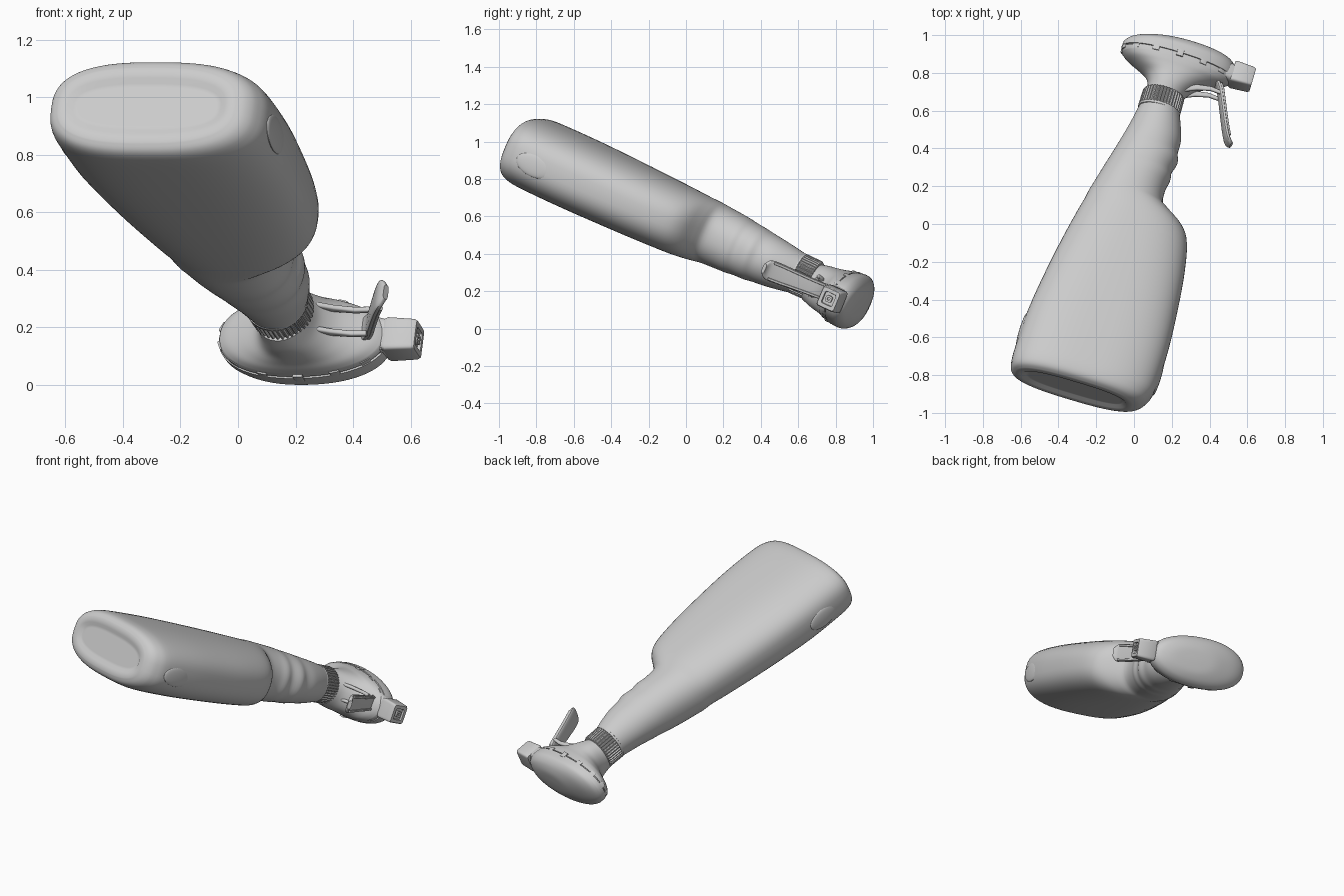
import bpy, bmesh, math
from mathutils import Vector, Matrix

if "Cube" in bpy.data.objects:
    bpy.data.objects.remove(bpy.data.objects["Cube"])

# Bottle frame: local x = towards nozzle, local z = base to head
B = Vector((-0.30, -0.86, 0.962))
a = Vector((0.45, 1.52, -0.695)).normalized()
w = Vector((0.957, -0.29, 0.0))
w = (w - a * w.dot(a)).normalized()
v = a.cross(w)
FRAME = Matrix.Translation(B) @ Matrix((w, v, a)).transposed().to_4x4()

grey = bpy.data.materials.new("plain_grey")
grey.diffuse_color = (0.6, 0.6, 0.6, 1)
grey.use_nodes = True
grey.node_tree.nodes["Principled BSDF"].inputs["Base Color"].default_value = grey.diffuse_color


def finish(name, bm, angle=35):
    bmesh.ops.recalc_face_normals(bm, faces=bm.faces)
    me = bpy.data.meshes.new(name)
    bm.to_mesh(me)
    bm.free()
    me.materials.append(grey)
    me.shade_smooth()
    me.set_sharp_from_angle(angle=math.radians(angle))
    ob = bpy.data.objects.new(name, me)
    bpy.context.collection.objects.link(ob)
    ob.matrix_world = FRAME
    return ob


def skin(name, rings, angle=35):
    """Bridge a list of point rings and cap both ends."""
    bm = bmesh.new()
    vs = [[bm.verts.new(p) for p in r] for r in rings]
    n = len(vs[0])
    for r0, r1 in zip(vs, vs[1:]):
        for i in range(n):
            j = (i + 1) % n
            bm.faces.new((r0[i], r0[j], r1[j], r1[i]))
    bm.faces.new(vs[0][::-1])
    bm.faces.new(vs[-1])
    return finish(name, bm, angle)


def oval(c, d1, d2, e=2.0, n=64, taper=0.0):
    """Superellipse ring about c with half axes d1 and d2."""
    pts = []
    for i in range(n):
        t = 2 * math.pi * i / n
        x, y = [math.copysign(abs(f) ** (2 / e), f) for f in (math.cos(t), math.sin(t))]
        pts.append(Vector(c) + Vector(d1) * x + Vector(d2) * y * (1 - taper * x))
    return pts


def smooth_rows(rows, k):
    """Catmull-Rom interpolation of number rows."""
    out = []
    for i in range(len(rows) - 1):
        p = [rows[max(0, min(len(rows) - 1, i + j))] for j in (-1, 0, 1, 2)]
        for m in range(k):
            t = m / k
            out.append([0.5 * (2 * q1 + (q2 - q0) * t + (2 * q0 - 5 * q1 + 4 * q2 - q3) * t * t
                               + (3 * q1 - q0 - 3 * q2 + q3) * t ** 3)
                        for q0, q1, q2, q3 in zip(*p)])
    return out + [list(rows[-1])]


def lathe_oval(rows, taper=0.0, y0=0.0):
    """Rows of (s, back u, front u, half depth, exponent) to rings."""
    return [oval(((u0 + u1) / 2, y0, s), ((u1 - u0) / 2, 0, 0), (0, h, 0), e, 64, taper)
            for s, u0, u1, h, e in rows]


# Bottle body with stepped grip and finger bumps
body = smooth_rows([
    (-.024, -.332, .302, .140, 2.7), (-.008, -.358, .342, .168, 2.7),
    (0.030, -.372, .376, .184, 2.7), (0.110, -.375, .401, .191, 2.7),
    (0.340, -.366, .408, .193, 2.7), (0.600, -.332, .394, .190, 2.6),
    (0.800, -.298, .374, .186, 2.5), (0.960, -.266, .343, .181, 2.4),
    (1.040, -.248, .297, .177, 2.3), (1.100, -.237, .212, .172, 2.3),
    (1.145, -.226, .160, .167, 2.2), (1.230, -.205, .152, .162, 2.2),
    (1.290, -.190, .162, .158, 2.2), (1.335, -.178, .157, .152, 2.2),
    (1.400, -.162, .173, .148, 2.1), (1.450, -.150, .160, .141, 2.1),
    (1.520, -.134, .158, .134, 2.0), (1.590, -.120, .140, .124, 2.0),
    (1.660, -.108, .115, .112, 2.0)], 4)
recess = [(-.012, -.262, .238, .072, 2.7), (-.012, -.280, .255, .088, 2.7),
          (-.024, -.300, .272, .105, 2.7)]
skin("bottle", lathe_oval(recess + body), 40)

# Shallow oval pads low on both narrow sides
for side, u, s in (("front", .398, .19), ("back", -.366, .22)):
    bm = bmesh.new()
    bmesh.ops.create_uvsphere(bm, u_segments=32, v_segments=16, radius=1)
    bmesh.ops.transform(bm, verts=bm.verts, matrix=Matrix.Translation((u, 0.015, s))
                        @ Matrix.Diagonal((0.014, 0.060, 0.105, 1)))
    finish(side + "_side_pad", bm)

# Ribbed collar
ribs = 40
def cog(s, r, depth):
    return [Vector((math.cos(t) * q, math.sin(t) * q, s))
            for i in range(ribs * 4)
            for t, q in [(2 * math.pi * i / (ribs * 4), r if i % 4 < 2 else r - depth)]]
skin("collar", [cog(1.650, .104, 0), cog(1.655, .114, 0), cog(1.668, .114, 0),
                cog(1.668, .114, .008), cog(1.752, .113, .008),
                cog(1.762, .108, .004), cog(1.766, .09, 0)], 25)

# Flared head skirt, nearly straight across its depth
HEAD_Y, HEAD_TAPER = 0.014, 0.05
skirt = smooth_rows([(1.745, -.096, .100, .104, 2), (1.800, -.096, .122, .119, 2.2),
                     (1.850, -.124, .168, .127, 2.2), (1.885, -.185, .225, .133, 2.2),
                     (1.912, -.245, .285, .140, 2.2), (1.935, -.276, .318, .145, 2.2)], 4)
skin("head_skirt", lathe_oval(skirt + [(1.955, -.282, .324, .148, 2.2)], HEAD_TAPER, HEAD_Y))

# Domed head cap, separated from the skirt by a groove
cap = [(1.950, -.276, .316, .143, 2.2), (1.962, -.276, .316, .143, 2.2),
       (1.962, -.286, .328, .151, 2.2)]
cap += smooth_rows([(1.990, -.284, .330, .154, 2.2), (2.015, -.262, .326, .152, 2.2),
                    (2.040, -.212, .312, .136, 2.2), (2.060, -.140, .280, .110, 2.2),
                    (2.075, -.060, .210, .070, 2.1), (2.079, .030, .100, .014, 2)], 4)
skin("head_cap", lathe_oval(cap, HEAD_TAPER, HEAD_Y))

# Small clips spaced around the cap seam
for i in range(14):
    t = 2 * math.pi * (i + 0.5) / 14
    x, y = math.cos(t), math.sin(t)
    c = Vector((.021 + .300 * x, HEAD_Y + .148 * y * (1 - HEAD_TAPER * x), 1.957))
    d = Vector((-.3 * y, .148 * x, 0)).normalized()
    o = Vector((d.y, -d.x, 0))
    skin("seam_clip_%d" % (i + 1), [oval(c + Vector((0, 0, z)), d * .018, o * .007, 6, 16)
                                    for z in (-.016, .022)])


# Nozzle block with a recessed square face
def block(name, rows, s, e=9):
    skin(name, [oval((u, 0.004, s), (0, hv, 0), (0, 0, hs), e, 32) for u, hv, hs in rows], 30)

block("nozzle_barrel", [(.12, .085, .045), (.28, .070, .050), (.345, .054, .048)], 1.980, 4)
block("nozzle", [(.314, .058, .056), (.325, .063, .060), (.420, .058, .055),
                 (.430, .053, .050), (.430, .034, .032), (.418, .032, .030)], 1.988)
block("nozzle_tip", [(.414, .018, .018), (.430, .018, .018), (.430, .007, .007),
                     (.422, .007, .007)], 1.988, 4)


# Trigger: curved blade plus raised ribs
path = smooth_rows([(.232, 1.935, .044), (.275, 1.880, .046), (.303, 1.815, .048),
                    (.333, 1.740, .052), (.362, 1.670, .056), (.386, 1.620, .056),
                    (.402, 1.600, .047), (.418, 1.590, .026)], 4)

def blade(name, pts, thick, off=0.0, side=0.0, half=None):
    rings = []
    for i, (u, s, h) in enumerate(pts):
        p, q = pts[max(i - 1, 0)], pts[min(i + 1, len(pts) - 1)]
        d = Vector((q[0] - p[0], 0, q[1] - p[1])).normalized()
        n = Vector((-d.z, 0, d.x))
        rings.append(oval(Vector((u, side * h, s)) + n * off,
                          (0, half or h, 0), n * thick, 3.5, 24))
    skin(name, rings)

blade("trigger", path, .012)
for name, side in (("left", -.80), ("right", .80)):
    blade("trigger_rib_" + name, path[3:-8], .010, .008, side, .007)

# Pump rods linking the neck to the trigger
for name, y in (("left", -.045), ("right", .045)):
    skin("pump_rod_" + name, [oval((u, y, s), (0, .010, 0), (0, 0, h), 3, 16)
                              for u, s, h in ((.08, 1.800, .02), (.16, 1.835, .016),
                                              (.23, 1.850, .012), (.285, 1.845, .010))])
